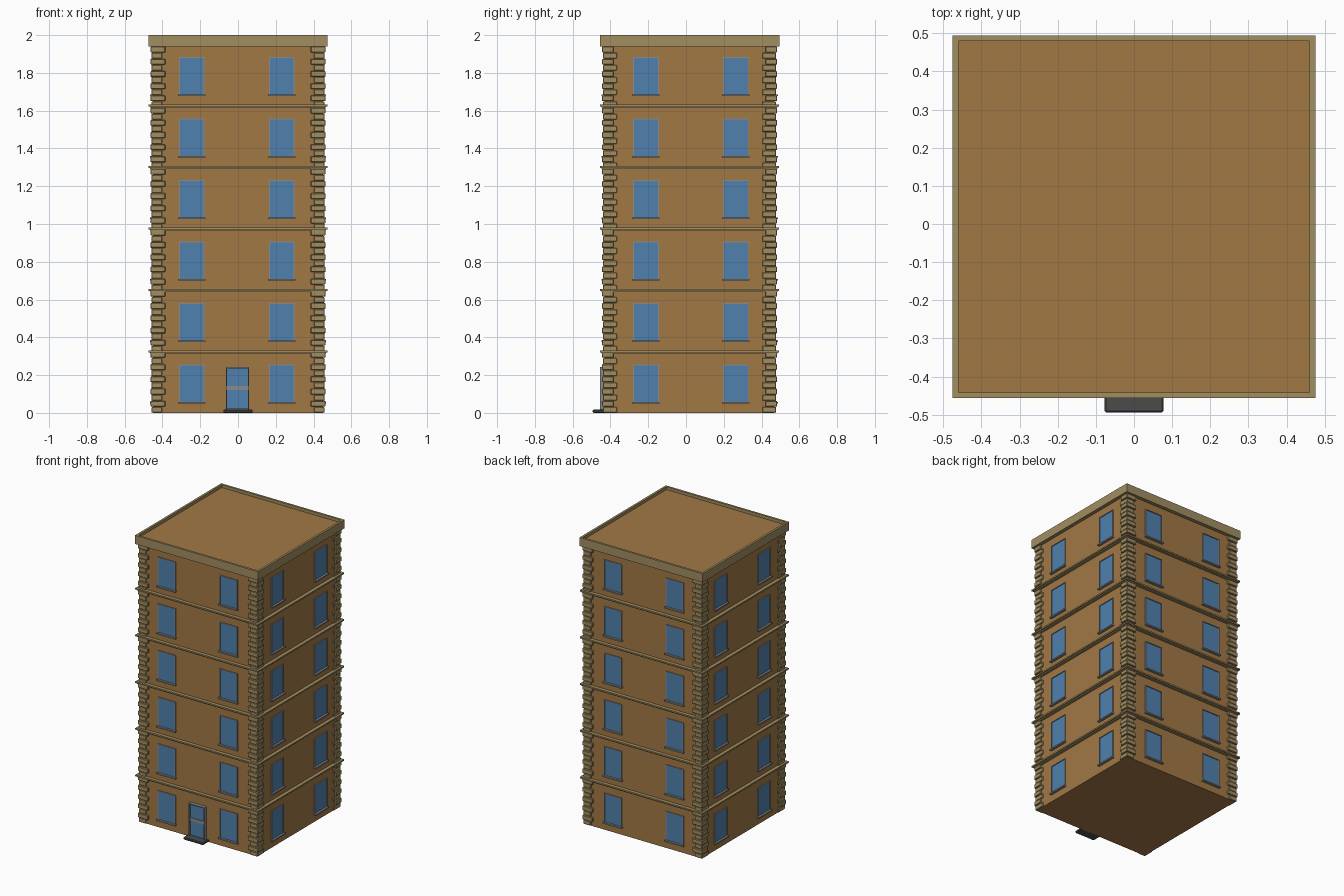
import bpy, bmesh
from mathutils import Matrix, Vector

if "Cube" in bpy.data.objects:
    bpy.data.objects.remove(bpy.data.objects["Cube"])

CY = 0.019          # building centre in y
WALL = 0.45         # wall half width
STOREY = 0.3255


def material(name, rgb):
    m = bpy.data.materials.new(name)
    m.diffuse_color = (*rgb, 1)
    m.use_nodes = True
    m.node_tree.nodes["Principled BSDF"].inputs["Base Color"].default_value = m.diffuse_color
    return m


BRICK = material("brick", (0.36, 0.19, 0.06))
STONE = material("stone", (0.36, 0.27, 0.12))
GLASS = material("glass", (0.08, 0.22, 0.42))
FRAME = material("frame", (0.26, 0.26, 0.26))
DARK = material("dark", (0.07, 0.07, 0.07))


def box(bm, lo, hi, rot=Matrix()):
    lo, hi = Vector(lo), Vector(hi)
    m = rot @ Matrix.Translation((lo + hi) / 2) @ Matrix.Diagonal((*(hi - lo), 1))
    bmesh.ops.create_cube(bm, size=1, matrix=m)


def finish(bm, name, mat, bevel=0):
    me = bpy.data.meshes.new(name)
    bm.to_mesh(me)
    bm.free()
    me.materials.append(mat)
    ob = bpy.data.objects.new(name, me)
    ob.location.y = CY
    bpy.context.collection.objects.link(ob)
    if bevel:
        b = ob.modifiers.new("bevel", 'BEVEL')
        b.width, b.segments = bevel, 1
    return ob


def ring(bm, outer, inner, z0, z1):
    # square ring made of four mitre-free bars
    for s in (-1, 1):
        a, b = sorted((s * inner, s * outer))
        box(bm, (-outer, a, z0), (outer, b, z1))
        box(bm, (a, -inner, z0), (b, inner, z1))


# Walls, topped by the recessed flat roof
bm = bmesh.new()
box(bm, (-WALL, -WALL, 0), (WALL, WALL, 1.975))
box(bm, (-0.462, -0.462, 1.955), (0.462, 0.462, 1.98))
finish(bm, "walls_and_roof", BRICK)

# Parapet around the roof
bm = bmesh.new()
ring(bm, 0.475, 0.46, 1.94, 2.0)
ring(bm, 0.46, 0.445, 1.94, 1.955)
finish(bm, "parapet", STONE)

# Belt courses between storeys
bm = bmesh.new()
for k in range(1, 6):
    z = k * STOREY - 0.003
    ring(bm, 0.474, 0.44, z - 0.002, z + 0.008)
    ring(bm, 0.466, 0.44, z - 0.009, z - 0.002)
finish(bm, "belt_courses", STONE)

# Corner stones: courses alternate long side and short side
bm = bmesh.new()
N = 60
h = 1.94 / N
for i in range(N):
    lx, ly = (0.385, 0.402) if i % 2 else (0.402, 0.385)
    out = 0.463 if i % 2 else 0.458
    for sx in (-1, 1):
        for sy in (-1, 1):
            x = sorted((sx * lx, sx * out))
            y = sorted((sy * ly, sy * out))
            box(bm, (x[0], y[0], i * h + 0.001), (x[1], y[1], (i + 1) * h - 0.001))
finish(bm, "corner_stones", STONE, 0.003)

# Windows: two per storey on each of the four faces
glass, frames, sills = bmesh.new(), bmesh.new(), bmesh.new()
faces = [(0, (-0.245, 0.232)), (90, (-0.231, 0.245)),
         (180, (-0.232, 0.245)), (270, (-0.245, 0.231))]
for angle, centres in faces:
    rot = Matrix.Rotation(angle * 3.14159265 / 180, 4, 'Z')
    for k in range(6):
        z0, z1 = k * STOREY + 0.058, k * STOREY + 0.257
        for c in centres:
            a, b = c - 0.068, c + 0.068
            box(glass, (a + 0.004, -0.453, z0), (b - 0.004, -0.44, z1 - 0.004), rot)
            box(frames, (a, -0.457, z0), (a + 0.005, -0.44, z1), rot)
            box(frames, (b - 0.005, -0.457, z0), (b, -0.44, z1), rot)
            box(frames, (a + 0.005, -0.457, z1 - 0.005), (b - 0.005, -0.44, z1), rot)
            box(sills, (a - 0.005, -0.467, z0 - 0.009), (b + 0.005, -0.44, z0), rot)
finish(glass, "window_glass", GLASS)
finish(frames, "window_frames", FRAME)
finish(sills, "window_sills", FRAME)

# Front door: glazed leaf, frame and cross bar
bm = bmesh.new()
box(bm, (-0.058, -0.463, 0.02), (0.054, -0.44, 0.237))
finish(bm, "door_glass", GLASS)
bm = bmesh.new()
for a in (-0.063, 0.053):
    box(bm, (a, -0.473, 0.015), (a + 0.006, -0.44, 0.242))
box(bm, (-0.057, -0.473, 0.235), (0.053, -0.44, 0.242))
box(bm, (-0.057, -0.467, 0.12), (0.053, -0.45, 0.142))
finish(bm, "door_frame", FRAME)

# Door step
bm = bmesh.new()
box(bm, (-0.077, -0.513, 0), (0.077, -0.44, 0.017))
finish(bm, "door_step", DARK, 0.004)
